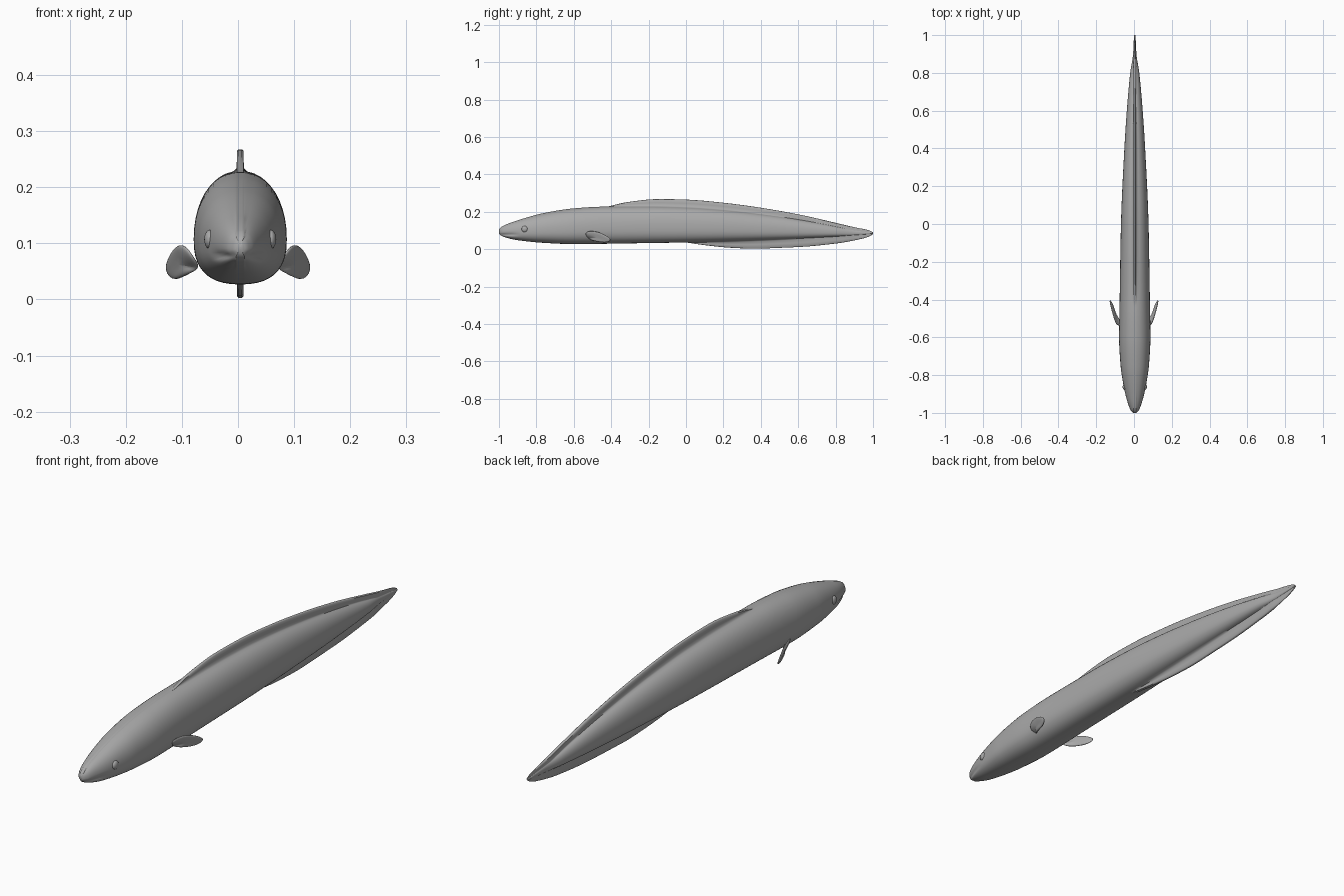
import bpy, bmesh, math
from mathutils import Vector

cube = bpy.data.objects.get("Cube")
if cube:
    bpy.data.objects.remove(cube, do_unlink=True)

grey = bpy.data.materials.new("plain grey")
grey.use_nodes = True
colour = (0.4, 0.4, 0.4, 1)
grey.diffuse_color = colour
grey.node_tree.nodes["Principled BSDF"].inputs["Base Color"].default_value = colour

CENTRE = 0.004   # the trunk sits slightly off the middle


def finish(name, bm, angle=60):
    """Turn a bmesh into a smooth-shaded grey object."""
    bmesh.ops.recalc_face_normals(bm, faces=bm.faces)
    mesh = bpy.data.meshes.new(name)
    bm.to_mesh(mesh)
    bm.free()
    mesh.materials.append(grey)
    obj = bpy.data.objects.new(name, mesh)
    bpy.context.collection.objects.link(obj)
    bpy.ops.object.select_all(action='DESELECT')
    obj.select_set(True)
    bpy.context.view_layer.objects.active = obj
    bpy.ops.object.shade_smooth_by_angle(angle=math.radians(angle))
    return obj


def curve_at(points, y):
    """Smooth (non-overshooting) interpolation through (y, value) points."""
    n = len(points)
    if y <= points[0][0]:
        return points[0][1]
    if y >= points[-1][0]:
        return points[-1][1]

    def slope(i):
        return (points[i + 1][1] - points[i][1]) / (points[i + 1][0] - points[i][0])

    def tangent(i):
        if i == 0:
            return slope(0)
        if i == n - 1:
            return slope(n - 2)
        a, b = slope(i - 1), slope(i)
        return 0 if a * b <= 0 else 2 * a * b / (a + b)

    i = max(k for k in range(n - 1) if points[k][0] <= y)
    h = points[i + 1][0] - points[i][0]
    t = (y - points[i][0]) / h
    p, q = points[i][1], points[i + 1][1]
    return ((2*t**3 - 3*t**2 + 1) * p + (t**3 - 2*t**2 + t) * h * tangent(i)
            + (3*t**2 - 2*t**3) * q + (t**3 - t**2) * h * tangent(i + 1))


# Profiles along the length
half_width = [(-1, .008), (-.985, .022), (-.95, .036), (-.9, .05), (-.84, .062), (-.75, .075),
              (-.6, .083), (-.4, .08), (0, .073), (.4, .055), (.6, .042), (.8, .024), (.9, .009), (1, .004)]
back = [(-1, .105), (-.985, .12), (-.9, .154), (-.75, .195), (-.6, .218), (-.45, .227), (-.2, .229),
        (0, .224), (.2, .21), (.4, .188), (.6, .159), (.8, .122), (.9, .102), (1, .088)]
belly = [(-1, .083), (-.985, .07), (-.9, .048), (-.75, .033), (-.6, .027), (-.3, .031),
         (0, .036), (.4, .048), (.8, .067), (1, .082)]
dorsal_edge = [(-.42, 0), (-.32, .022), (-.15, .039), (0, .041), (.3, .036),
               (.6, .027), (.8, .019), (.95, .013), (.985, .008), (1, .002)]
anal_edge = [(0, 0), (.1, .017), (.25, .036), (.4, .045), (.6, .045),
             (.8, .037), (.95, .02), (.985, .01), (1, .002)]


def section(y):
    """Half outline from the dorsal edge down to the anal edge."""
    w, top, bot = (curve_at(c, y) for c in (half_width, back, belly))
    up, down = curve_at(dorsal_edge, y), curve_at(anal_edge, y)
    mid = bot + .42 * (top - bot)
    thin = min(1, w / .014)
    fin = [(.003, 1), (.006, .92), (.006, .5), (.007, .12)]
    half = [(x * thin, top + up * k) for x, k in fin]
    steps = 22
    for i in range(1, steps):
        a = math.pi * i / steps
        s, c = math.sin(a), math.cos(a)
        e = 2 / 2.2 if c > 0 else 2 / 2.5
        x = w * s ** e
        z = mid + math.copysign(abs(c) ** e, c) * ((top - mid) if c > 0 else (mid - bot))
        # Shallow mouth line that fades out behind the snout
        if y < -.88:
            x -= .006 * min(1, (-.88 - y) / .05) * math.exp(-((z - .078) / .006) ** 2) * min(1, w / .03)
        half.append((max(x, .0075 * thin), z))
    half += [(x * thin, bot - down * k) for x, k in reversed(fin)]
    return half


# Trunk with its dorsal, tail and anal fin in one skin
bm = bmesh.new()
rings = []
count = 150
for i in range(count + 1):
    t = i / count
    y = -math.cos(math.pi * t) * .5 + (2 * t - 1) * .5
    half = section(y)
    outline = [(x, z) for x, z in half] + [(-x, z) for x, z in reversed(half)]
    rings.append([bm.verts.new((CENTRE + x, y, z)) for x, z in outline])
for a, b in zip(rings, rings[1:]):
    for i in range(len(a)):
        j = (i + 1) % len(a)
        bm.faces.new((a[i], a[j], b[j], b[i]))
bm.faces.new(rings[0])
bm.faces.new(rings[-1])
finish("body_with_long_fins", bm)

# Paddle-shaped side fins
paddle = [(.065, -.52, .056), (.08, -.545, .076), (.096, -.53, .101), (.113, -.47, .096),
          (.128, -.415, .068), (.13, -.395, .05), (.117, -.415, .033), (.1, -.47, .038), (.083, -.51, .048)]
for side, name in ((1, "left_side_fin"), (-1, "right_side_fin")):
    bm = bmesh.new()
    rim = [bm.verts.new((side * x, y, z)) for x, y, z in paddle]
    hub = bm.verts.new(sum((v.co for v in rim), Vector()) / len(rim))
    for i in range(len(rim)):
        bm.faces.new((rim[i], rim[(i + 1) % len(rim)], hub))
    obj = finish(name, bm)
    solid = obj.modifiers.new("thickness", 'SOLIDIFY')
    solid.thickness = .01
    solid.offset = 0
    round_off = obj.modifiers.new("rounding", 'SUBSURF')
    round_off.levels = round_off.render_levels = 2

# Small bulging eyes
for side, name in ((1, "left_eye"), (-1, "right_eye")):
    bm = bmesh.new()
    bmesh.ops.create_uvsphere(bm, u_segments=24, v_segments=12, radius=.017)
    for v in bm.verts:
        v.co = Vector((CENTRE + side * .054 + v.co.x * .6, v.co.y - .862, v.co.z + .107))
    finish(name, bm)
